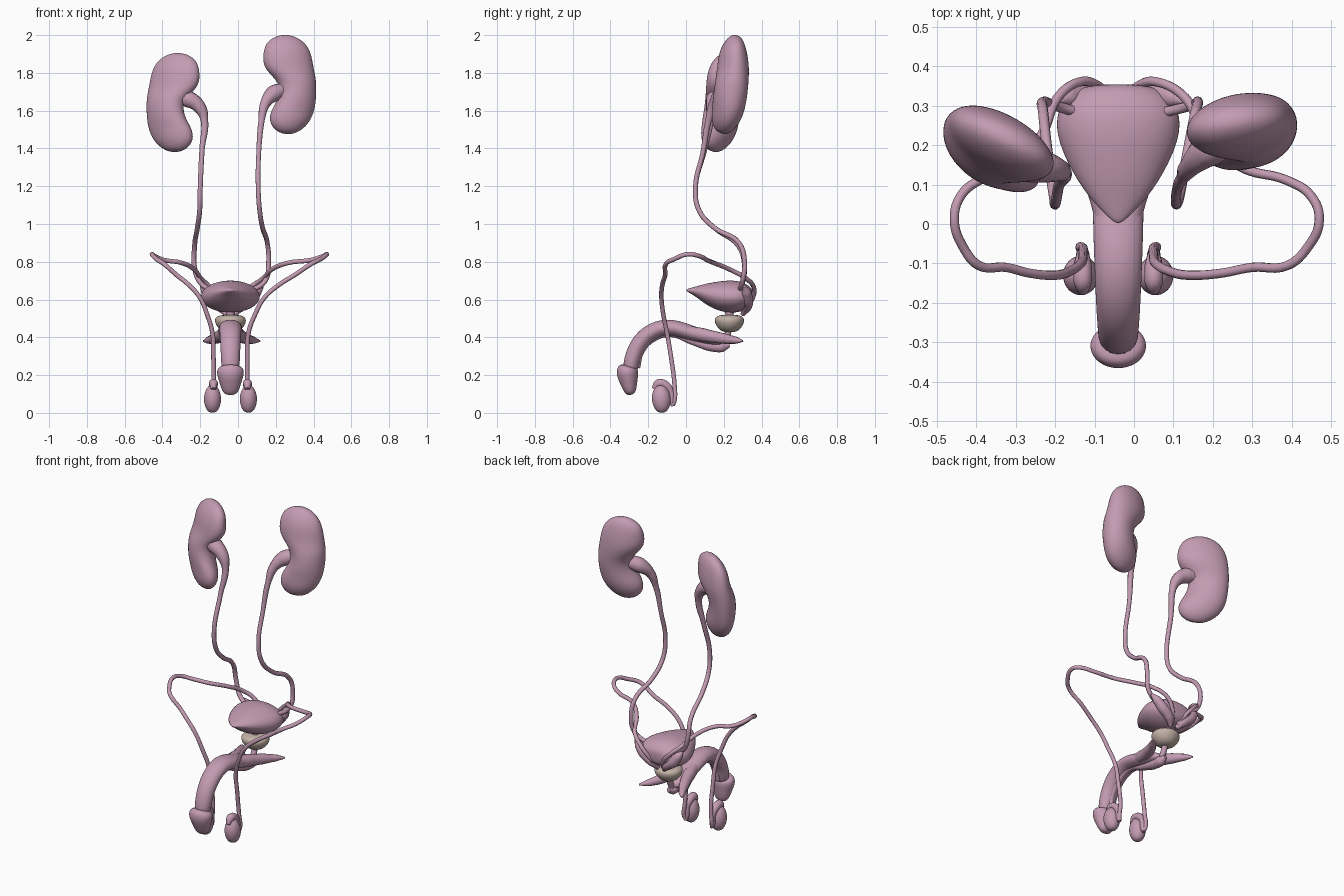
import bpy, bmesh, math
from mathutils import Vector

cube = bpy.data.objects.get("Cube")
if cube:
    bpy.data.objects.remove(cube, do_unlink=True)

UNIT = 0.01   # all part sizes below are in hundredths
MID = -4      # midline of the body


def material(name, rgb):
    mat = bpy.data.materials.new(name)
    mat.use_nodes = True
    mat.diffuse_color = (*rgb, 1)
    shader = next(n for n in mat.node_tree.nodes if n.type == 'BSDF_PRINCIPLED')
    shader.inputs["Base Color"].default_value = (*rgb, 1)
    return mat


PINK = material("dusty pink tissue", (0.55, 0.33, 0.45))
TAN = material("pale tan gland", (0.55, 0.45, 0.39))


def activate(obj):
    bpy.ops.object.select_all(action='DESELECT')
    obj.select_set(True)
    bpy.context.view_layer.objects.active = obj


def body(name, rings, mat=PINK, tilt=0.0, sides=16):
    """Rounded solid lofted through elliptical rings (x, y, z, half width, half depth)."""
    bm = bmesh.new()
    loops = []
    centres = [Vector(r[:3]) for r in rings]
    for i, (x, y, z, width, depth) in enumerate(rings):
        along = centres[min(i + 1, len(rings) - 1)] - centres[max(i - 1, 0)]
        across = Vector((0, -along.z, along.y)).normalized()
        loop = []
        for k in range(sides):
            a = 2 * math.pi * k / sides
            off = Vector((1, tilt, 0)) * width * math.cos(a) + across * depth * math.sin(a)
            loop.append(bm.verts.new((centres[i] + off) * UNIT))
        loops.append(loop)
    for low, high in zip(loops, loops[1:]):
        for k in range(sides):
            n = (k + 1) % sides
            bm.faces.new((low[k], low[n], high[n], high[k]))
    bm.faces.new(loops[0])
    bm.faces.new(loops[-1])
    bmesh.ops.recalc_face_normals(bm, faces=bm.faces)
    mesh = bpy.data.meshes.new(name)
    bm.to_mesh(mesh)
    bm.free()
    mesh.materials.append(mat)
    mesh.shade_smooth()
    obj = bpy.data.objects.new(name, mesh)
    bpy.context.collection.objects.link(obj)
    smooth = obj.modifiers.new("smooth", 'SUBSURF')
    smooth.levels = smooth.render_levels = 2
    return obj


def tube(name, points, mat=PINK):
    """Round duct through points (x, y, z, radius)."""
    curve = bpy.data.curves.new(name, 'CURVE')
    curve.dimensions = '3D'
    curve.bevel_depth = UNIT
    curve.bevel_resolution = 3
    curve.resolution_u = 6
    curve.use_fill_caps = True
    spline = curve.splines.new('BEZIER')
    spline.bezier_points.add(len(points) - 1)
    for knot, (x, y, z, r) in zip(spline.bezier_points, points):
        knot.co = Vector((x, y, z)) * UNIT
        knot.radius = r
        knot.handle_left_type = knot.handle_right_type = 'AUTO'
    curve.materials.append(mat)
    obj = bpy.data.objects.new(name, curve)
    bpy.context.collection.objects.link(obj)
    activate(obj)
    bpy.ops.object.convert(target='MESH')
    return bpy.context.object


def beside(offset, side):
    """Place an offset left or right of the midline; the right loop is narrower."""
    if side < 0 and offset > 10:
        offset = 10 + (offset - 10) * 0.77
    return MID + side * offset


# Kidneys: bean slices from top to bottom, the right one lower and turned
kidney = [(25, 27, 200, 3, 2), (25, 26, 197, 10, 5), (26, 25, 191, 13, 7.5),
          (26.5, 25, 183, 13.7, 8.5), (30.5, 24.5, 177, 11, 8.8), (32, 24, 172, 9.7, 9),
          (31, 23, 165, 10.5, 9), (28.5, 22, 159, 12, 8.5), (27, 20, 153, 10.5, 7),
          (26.5, 19, 149, 6, 4), (26.5, 18.5, 148, 2, 1.5)]
body("left_kidney", kidney, tilt=0.12)
body("right_kidney", [(-7 - x, y - 4.5, z - 9.5, w, h) for x, y, z, w, h in kidney], tilt=-0.4)

# Ureters, flaring into the kidney hollows
tube("left_ureter", [(25, 22, 171, 4), (19, 19, 169, 4.5), (14.5, 15, 164, 2.8),
                     (12.5, 12, 155, 1.7), (11, 9, 138, 1.3), (10.7, 5, 119, 1.3),
                     (11.5, 7, 107, 1.3), (13, 15, 98, 1.3), (15.5, 28, 90, 1.3),
                     (16.2, 31, 80, 1.3), (14.5, 30, 70, 1.3), (6, 28, 64, 1.3)])
tube("right_ureter", [(-32, 17, 167, 4), (-26, 15, 166, 4.5), (-20.5, 14, 162, 3.5),
                      (-17.8, 13, 155, 2), (-19, 10, 140, 1.4), (-20, 5, 119, 1.3),
                      (-20.3, 7, 107, 1.3), (-21.5, 15, 98, 1.3), (-23, 28, 88, 1.3),
                      (-23, 31, 77, 1.3), (-20, 30, 69, 1.3), (-13, 28, 64, 1.3)])

# Bladder, pointed toward the front
body("bladder", [(MID, y, z, w, h) for y, z, w, h in [
    (0, 65, 0.8, 0.6), (5, 64.5, 6, 2.5), (10, 63.5, 10, 5.3), (17, 62, 14, 8),
    (24, 61.5, 16.4, 9), (30, 61.5, 15.5, 8), (34, 61, 11.5, 5.5), (35.5, 61, 6, 3)]])

# Gland under the bladder, and the duct leaving it
body("prostate", [(MID, y, z, w, h) for y, z, w, h in [
    (23, 52, 4, 4), (23, 51, 8, 7.6), (23, 48.5, 8.7, 8.3), (23, 45, 7, 6.5),
    (23, 42.5, 3.5, 3.5)]], TAN)
tube("urethra", [(MID, 23, 54, 2.5), (MID, 23, 45, 1.6), (MID, 20, 37, 1.8)])

# Shaft, end cap and underside bulb
body("shaft", [(MID, y, z, w, h) for y, z, w, h in [
    (-30, 20, 4.9, 4.2), (-28.2, 31, 5.2, 4.5), (-23, 40, 5.6, 4.7), (-15, 45, 6, 4.5),
    (-7, 45.5, 6.3, 4.4), (2, 42.5, 6.6, 4.2), (10, 40, 6.5, 3.6), (17, 38, 5, 2.8),
    (20, 37, 2, 1.5)]])
body("glans", [(MID, y, z, w, h) for y, z, w, h in [
    (-30.5, 25, 4.8, 4.2), (-31, 23.5, 7.2, 5.6), (-31, 20.5, 7.4, 6), (-30.3, 16, 5.9, 4.7),
    (-29.5, 11, 4.4, 3.2), (-29.2, 9.5, 2, 1.5)]])
tube("underside_bulb", [(MID, -26, 24, 1.8), (MID, -24, 32, 1.8), (MID, -18, 39, 1.9),
                        (MID, -8, 42, 2), (MID, 4, 38, 2.3), (MID, 13, 35.5, 3),
                        (MID, 19, 35, 3), (MID, 23, 36, 1.2)])

# Paired parts: each point is (distance from midline, y, z, radius)
PAIRED = {
    "crus": [(2, -3, 44, 3), (4, 8, 41.5, 3.7), (8, 19, 39.5, 3), (12, 26, 38.5, 2),
             (15.5, 30, 38, 0.5)],
    "epididymis": [(9, -17, 12.5, 1.4), (9, -14.5, 15.6, 2.4), (9, -10.5, 14.5, 2.3),
                   (9, -8, 11, 1.7), (9, -7.5, 6, 1.7), (9, -7, 3.5, 1)],
    "seminal_vesicle": [(2, 30, 52, 1.2), (5, 32, 56, 2.8), (10, 32.5, 60, 3.2),
                        (14, 32, 64, 2.6), (17, 31, 67, 0.8)],
}
DUCT = [(9, -7, 4), (9.7, -6, 7), (9, -6, 14), (9, -8, 30), (9.5, -10, 42), (13, -12, 52),
        (18, -13, 61), (26, -12.5, 68), (34, -11, 73), (43, -10.5, 79), (48, -6, 81.5),
        (51, 1, 84), (49, 7, 83), (43, 11, 81), (31, 14.5, 79.5), (22, 23, 76),
        (17, 32, 71), (10, 36, 66), (5, 35, 60), (2, 31, 54)]
PAIRED["vas_deferens"] = [(*point, 1.2) for point in DUCT]

for label, side in (("left", 1), ("right", -1)):
    for part, points in PAIRED.items():
        tube(f"{label}_{part}", [(beside(d, side), y, z, r) for d, y, z, r in points])
    body(f"{label}_testis", [(beside(9.5, side), y, z, w, h) for y, z, w, h in [
        (-12.5, 0, 1.5, 1.5), (-12.7, 2, 3.7, 4), (-13, 7, 5, 5.5), (-13.5, 12, 4, 4.4),
        (-13.7, 15, 1.5, 1.7)]])
